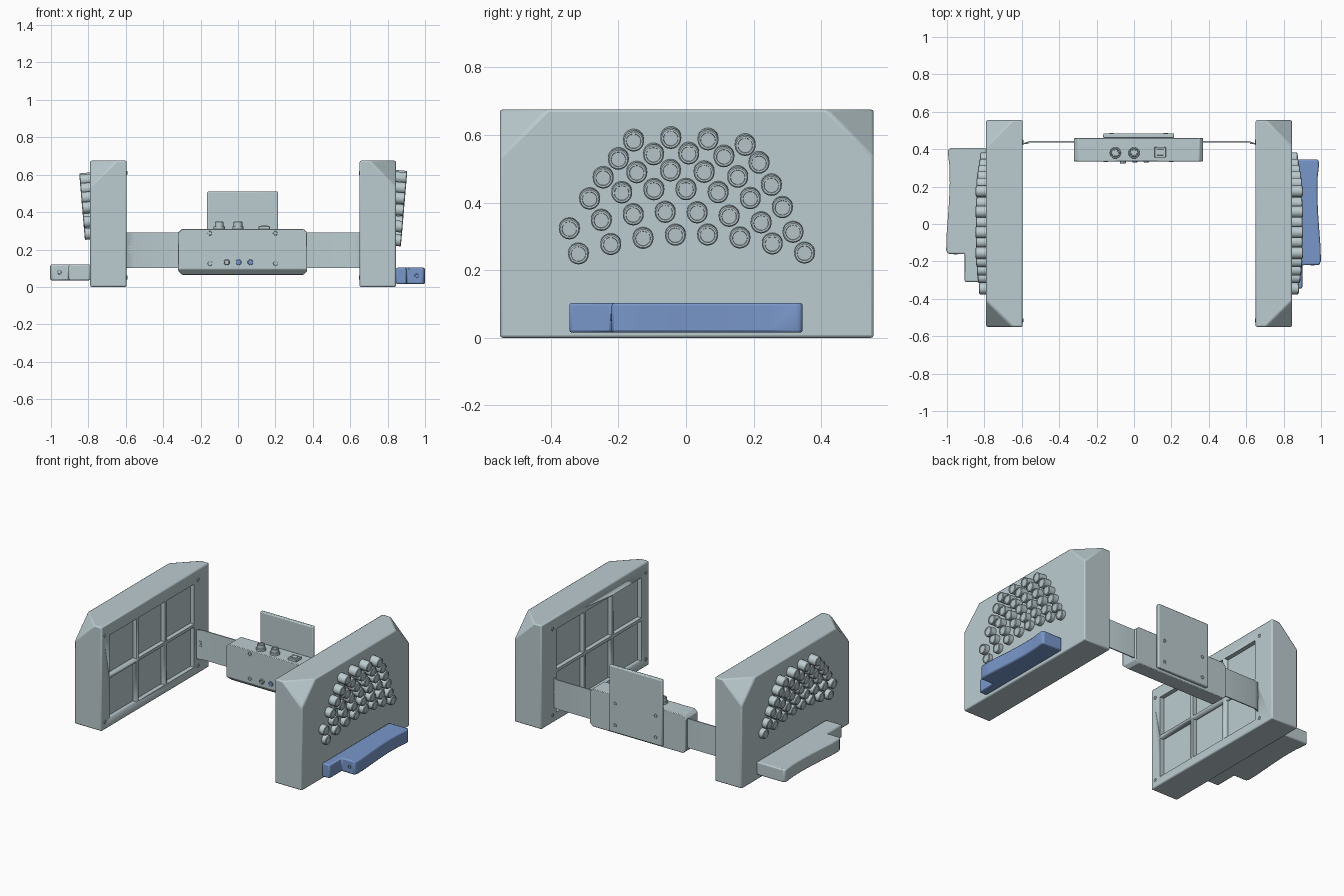
import bpy, bmesh, math
from mathutils import Vector, Matrix

if "Cube" in bpy.data.objects:
    bpy.data.objects.remove(bpy.data.objects["Cube"])


def material(name, rgb):
    m = bpy.data.materials.new(name)
    m.diffuse_color = (*rgb, 1)
    m.use_nodes = True
    m.node_tree.nodes["Principled BSDF"].inputs["Base Color"].default_value = m.diffuse_color
    return m


GREY = material("pale_grey", (0.50, 0.60, 0.63))
BLUE = material("soft_blue", (0.19, 0.31, 0.59))


def finish(bm, name, mat, bevel=0, segments=2):
    bmesh.ops.recalc_face_normals(bm, faces=bm.faces)
    me = bpy.data.meshes.new(name)
    bm.to_mesh(me)
    bm.free()
    me.materials.append(mat)
    ob = bpy.data.objects.new(name, me)
    bpy.context.collection.objects.link(ob)
    if bevel:
        b = ob.modifiers.new("bevel", 'BEVEL')
        b.width, b.segments, b.limit_method = bevel, segments, 'ANGLE'
    bpy.ops.object.select_all(action='DESELECT')
    ob.select_set(True)
    bpy.context.view_layer.objects.active = ob
    bpy.ops.object.shade_smooth_by_angle(angle=math.radians(35))
    return ob


def add_box(bm, lo, hi):
    c = [(a + b) / 2 for a, b in zip(lo, hi)]
    d = [abs(b - a) for a, b in zip(lo, hi)]
    m = Matrix.Translation(c) @ Matrix.Diagonal((*d, 1))
    return bmesh.ops.create_cube(bm, size=1, matrix=m)


def box(name, lo, hi, mat=GREY, bevel=0.0):
    bm = bmesh.new()
    add_box(bm, lo, hi)
    return finish(bm, name, mat, bevel)


def prism(name, pts, offset, mat=GREY, bevel=0.0):
    bm = bmesh.new()
    f = bm.faces.new([bm.verts.new(p) for p in pts])
    r = bmesh.ops.extrude_face_region(bm, geom=[f])
    bmesh.ops.translate(bm, vec=offset, verts=[v for v in r['geom'] if isinstance(v, bmesh.types.BMVert)])
    return finish(bm, name, mat, bevel)


def add_stud(bm, base, axis, r, length, rim, dip, seg=20):
    """Cylinder from base along axis with an inset end face."""
    axis = Vector(axis).normalized()
    m = Matrix.Translation(Vector(base) + axis * length / 2) @ axis.to_track_quat('Z', 'Y').to_matrix().to_4x4()
    v = bmesh.ops.create_cone(bm, cap_ends=True, segments=seg, radius1=r, radius2=r, depth=length, matrix=m)['verts']
    faces = {f for w in v for f in w.link_faces}
    top = max(faces, key=lambda f: f.calc_center_median().dot(axis))
    bmesh.ops.inset_region(bm, faces=[top], thickness=rim * 0.4, depth=rim * 0.4)
    bmesh.ops.inset_region(bm, faces=[top], thickness=rim * 0.6, depth=0)
    bmesh.ops.inset_region(bm, faces=[top], thickness=rim * 0.1, depth=dip)


def stud(name, base, axis, r, length, rim=0.004, dip=-0.004, mat=GREY):
    bm = bmesh.new()
    add_stud(bm, base, axis, r, length, rim, dip)
    return finish(bm, name, mat)


# button rows: apex z, apex y, first y, spacing, count
ROWS = [(0.593, -0.03, -0.155, 0.11, 4), (0.547, -0.02, -0.20, 0.104, 5),
        (0.496, -0.04, -0.245, 0.0995, 6), (0.441, -0.045, -0.285, 0.095, 7),
        (0.373, -0.03, -0.345, 0.0945, 8), (0.306, 0.02, -0.318, 0.0955, 8)]
REST = [(0, -0.345), (0.055, -0.345), (0.055, -0.22), (0.145, -0.22), (0.154, -0.20),
        (0.153, -0.13), (0.146, -0.04), (0.139, 0.06), (0.135, 0.16), (0.137, 0.25),
        (0.146, 0.33), (0.138, 0.345), (0, 0.345)]
D, Y0, Y1, H, CUT = 0.195, -0.55, 0.555, 0.675, 0.14

for side, s, c in (("right", 1, 0.65), ("left", -1, -0.595)):
    outer = c + s * D

    # end housing with two cut-off outer top corners
    bm = bmesh.new()
    add_box(bm, (c, Y0, 0), (outer, Y1, H))
    for y, t in ((Y0, -1), (Y1, 1)):
        r = bmesh.ops.bisect_plane(bm, geom=bm.verts[:] + bm.edges[:] + bm.faces[:],
                                   plane_co=(outer, y, H - CUT), plane_no=(s, t, 1), clear_outer=True)
        bmesh.ops.contextual_create(bm, geom=[e for e in r['geom_cut'] if isinstance(e, bmesh.types.BMEdge)])
    housing = finish(bm, side + "_housing", GREY, 0.008)

    # inner face pockets, leaving a lattice of ribs
    bm = bmesh.new()
    ys = [-0.48, -0.18, 0.11, 0.41]
    zs = [0.045, 0.325, 0.605]
    for a, b in zip(ys, ys[1:]):
        for e, f in zip(zs, zs[1:]):
            add_box(bm, (c - s * 0.02, a + 0.01, e + 0.01), (c + s * 0.028, b - 0.01, f - 0.01))
    cutter = finish(bm, side + "_pocket_cutter", GREY)
    cutter.hide_render = True
    cutter.hide_viewport = True
    cutter.display_type = 'WIRE'
    mod = housing.modifiers.new("pockets", 'BOOLEAN')
    mod.operation, mod.object, mod.solver = 'DIFFERENCE', cutter, 'EXACT'

    # corner screws on the inner face
    bm = bmesh.new()
    for y in (-0.515, 0.44):
        for z in (0.05, 0.61):
            add_stud(bm, (c + s * 0.01, y, z), (-s, 0, 0), 0.011, 0.012, 0.003, -0.002, 12)
    finish(bm, side + "_housing_screws", GREY)

    # field of buttons, leaning out towards the top
    bm = bmesh.new()
    for z0, yc, y_first, step, n in ROWS:
        for i in range(n):
            y = y_first + i * step
            z = z0 - 0.5 * (y - yc) ** 2
            if s < 0:
                z = 0.285 + (z - 0.25) * 0.86
            reach = 0.027 + (z - 0.25) * 0.085
            add_stud(bm, (outer - s * 0.02, y, z + 0.003), (s, 0, -0.09), 0.031, reach + 0.018, 0.009, -0.003)
    finish(bm, side + "_buttons", GREY)

    # hand rest with stepped end and wavy outer edge
    if s > 0:
        pts = [(outer + u, y, 0.015) for u, y in REST]
        zr, height, yo, mat = 0.06, 0.088, 0, BLUE
    else:
        pts = [(outer - (u + 0.06 if u else 0), y + (0.035 if y < -0.3 else 0.06), 0.035) for u, y in REST]
        zr, height, yo, mat = 0.078, 0.085, 0.06, GREY
    prism(side + "_hand_rest", pts, (0, 0, height), mat, 0.008)
    stud(side + "_hand_rest_screw", (s * 0.955, -0.212 + yo, zr), (0, -1, 0), 0.011, 0.01, 0.003, -0.004, mat)

    # strap from housing to centre unit, bent where it enters the housing
    end = -0.31 if s < 0 else 0.36
    path = [(c + s * 0.01, 0.418), (c - s * 0.012, 0.432), (c - s * 0.04, 0.44), (end, 0.44)]
    outline = [(x, y - 0.003, 0.1) for x, y in path] + [(x, y + 0.004, 0.1) for x, y in reversed(path)]
    prism(side + "_strap", outline, (0, 0, 0.19))
    for z in (0.185, 0.2, 0.215):
        box(side + "_strap_slot_bar", (c - s * 0.002, 0.428, z - 0.003), (c - s * 0.03, 0.434, z + 0.003))

# centre unit: box with sloping lower front edge and clipped ends
bm = bmesh.new()
add_box(bm, (-0.32, 0.335, 0.065), (0.37, 0.46, 0.31))
for co, no in (((0, 0.335, 0.095), (0, -1, -1)), ((-0.30, 0, 0.31), (-1, 0, 1)), ((0.35, 0, 0.31), (1, 0, 1)),
               ((-0.30, 0, 0.065), (-1, 0, -1)), ((0.35, 0, 0.065), (1, 0, -1))):
    r = bmesh.ops.bisect_plane(bm, geom=bm.verts[:] + bm.edges[:] + bm.faces[:],
                               plane_co=co, plane_no=no, clear_outer=True)
    bmesh.ops.contextual_create(bm, geom=[e for e in r['geom_cut'] if isinstance(e, bmesh.types.BMEdge)])
finish(bm, "centre_unit", GREY, 0.004)

# back plate and its screws
box("back_plate", (-0.165, 0.46, 0.08), (0.215, 0.484, 0.51), GREY, 0.006)
for x in (-0.12, 0.17):
    for z in (0.13, 0.27):
        stud("back_plate_screw", (x, 0.478, z), (0, 1, 0), 0.011, 0.008, 0.003, -0.003)

# front screws and controls
for x in (-0.15, 0.2):
    for z in (0.287, 0.125):
        stud("front_screw", (x, 0.34, z), (0, -1, 0), 0.012, 0.008, 0.003, -0.003)
stud("front_socket", (-0.06, 0.34, 0.132), (0, -1, 0), 0.016, 0.014, 0.005, -0.012)
for x in (0.003, 0.066):
    stud("front_push_button", (x, 0.34, 0.132), (0, -1, 0), 0.015, 0.008, 0.003, 0.001, BLUE)

# top knobs and square port
for x in (-0.1, 0.0):
    stud("knob_collar", (x, 0.38, 0.3), (0, 0, 1), 0.03, 0.022, 0.004, 0.0)
    stud("knob", (x, 0.38, 0.31), (0, 0, 1), 0.023, 0.036, 0.007, -0.006)
box("port_frame", (0.11, 0.355, 0.305), (0.17, 0.412, 0.325), GREY, 0.003)
box("port_insert", (0.122, 0.367, 0.32), (0.158, 0.4, 0.329), GREY, 0.002)
